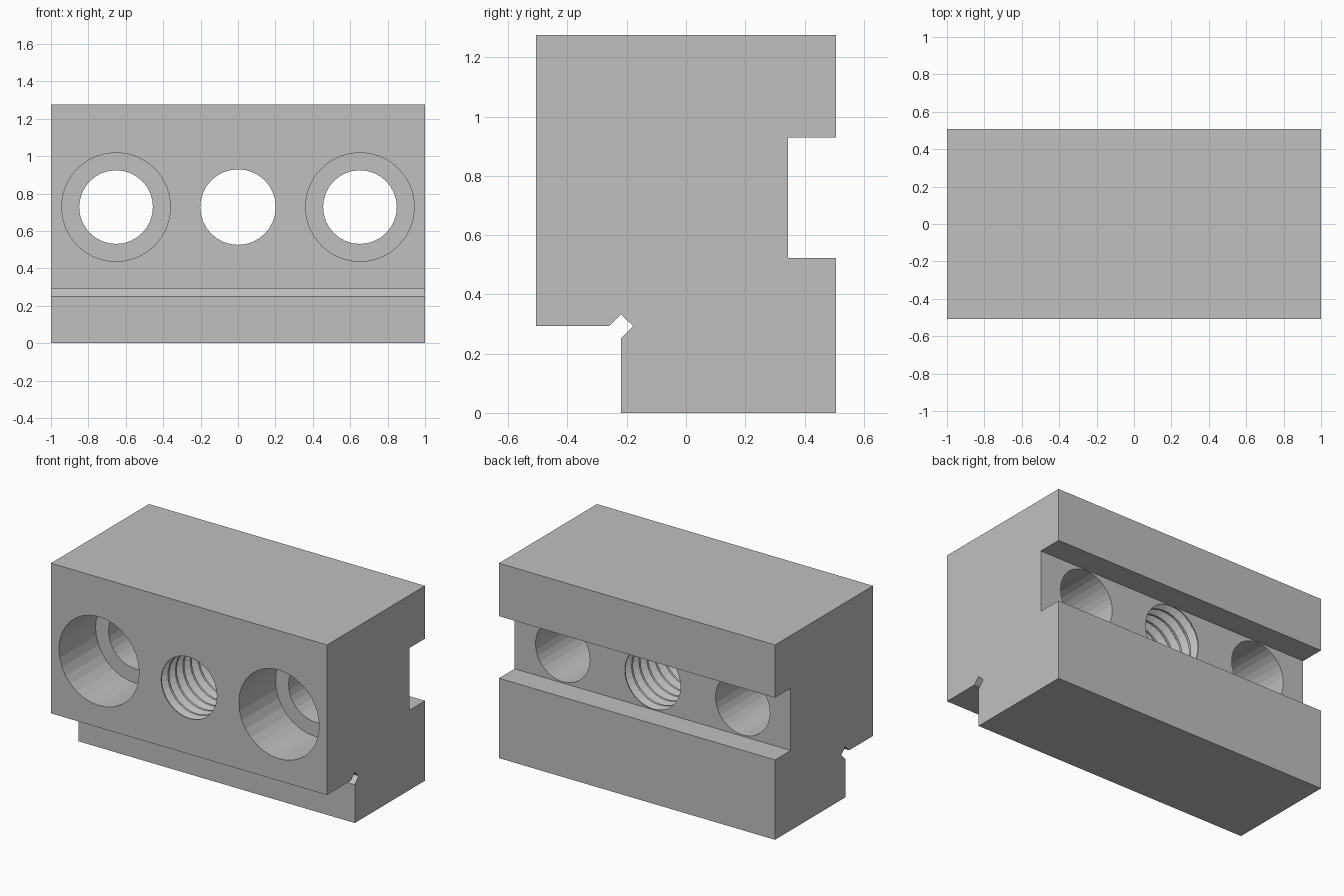
import bpy, bmesh
from math import cos, sin, tau

cube = bpy.data.objects.get("Cube")
if cube:
    bpy.data.objects.remove(cube, do_unlink=True)

steel = bpy.data.materials.new("light grey steel")
steel.use_nodes = True
GREY = (0.53, 0.53, 0.53, 1)
steel.diffuse_color = GREY
steel.node_tree.nodes["Principled BSDF"].inputs["Base Color"].default_value = GREY

FRONT, BACK, SLOT = -0.507, 0.507, 0.345
HOLE_Z = 0.728


def make_object(name, bm):
    bmesh.ops.recalc_face_normals(bm, faces=bm.faces)
    mesh = bpy.data.meshes.new(name)
    bm.to_mesh(mesh)
    bm.free()
    mesh.materials.append(steel)
    obj = bpy.data.objects.new(name, mesh)
    bpy.context.collection.objects.link(obj)
    return obj


def loft(name, rings):
    """Join matching rings of points and cap both ends."""
    bm = bmesh.new()
    loops = [[bm.verts.new(p) for p in ring] for ring in rings]
    for a, b in zip(loops, loops[1:]):
        for i in range(len(a)):
            j = (i + 1) % len(a)
            bm.faces.new((a[i], a[j], b[j], b[i]))
    bm.faces.new(loops[0])
    bm.faces.new(loops[-1])
    return make_object(name, bm)


def hole_cutter(name, x, profile, sides=32):
    """Solid of revolution along y from (y, radius) pairs."""
    angles = [tau * i / sides for i in range(sides)]
    return loft(name, [[(x + r * cos(a), y, HOLE_Z + r * sin(a)) for a in angles]
                       for y, r in profile])


# Body: side profile with back slot, front step and diamond relief groove
profile = [(-0.22, 0), (BACK, 0), (BACK, 0.523), (SLOT, 0.523),
           (SLOT, 0.93), (BACK, 0.93), (BACK, 1.276), (FRONT, 1.276),
           (FRONT, 0.293), (-0.26, 0.293), (-0.22, 0.333),
           (-0.178, 0.293), (-0.22, 0.251)]
body = loft("clamp_block", [[(x, y, z) for y, z in profile] for x in (-1, 1)])

# Counterbored bolt holes
cutters = []
for side, x in (("right", -0.652), ("left", 0.652)):
    steps = [(-0.6, 0.291), (-0.127, 0.291), (-0.127, 0.197), (0.42, 0.197)]
    cutters.append(hole_cutter(side + "_bolt_cutter", x, steps))

# Threaded centre hole: a V groove for each turn
TURNS, MINOR, MAJOR = 11, 0.202, 0.24
pitch = (SLOT - FRONT) / TURNS
thread = [(-0.6, MINOR)]
for i in range(TURNS):
    y = FRONT + i * pitch
    thread += [(y + 0.1 * pitch, MINOR), (y + 0.45 * pitch, MAJOR),
               (y + 0.55 * pitch, MAJOR), (y + 0.9 * pitch, MINOR)]
thread.append((0.42, MINOR))
cutters.append(hole_cutter("thread_cutter", 0, thread))

# Cut the holes
for cutter in cutters:
    cutter.hide_render = True
    mod = body.modifiers.new(cutter.name, "BOOLEAN")
    mod.operation, mod.solver, mod.object = "DIFFERENCE", "EXACT", cutter
bpy.context.view_layer.objects.active = body
for mod in list(body.modifiers):
    bpy.ops.object.modifier_apply(modifier=mod.name)
for cutter in cutters:
    bpy.data.objects.remove(cutter, do_unlink=True)
